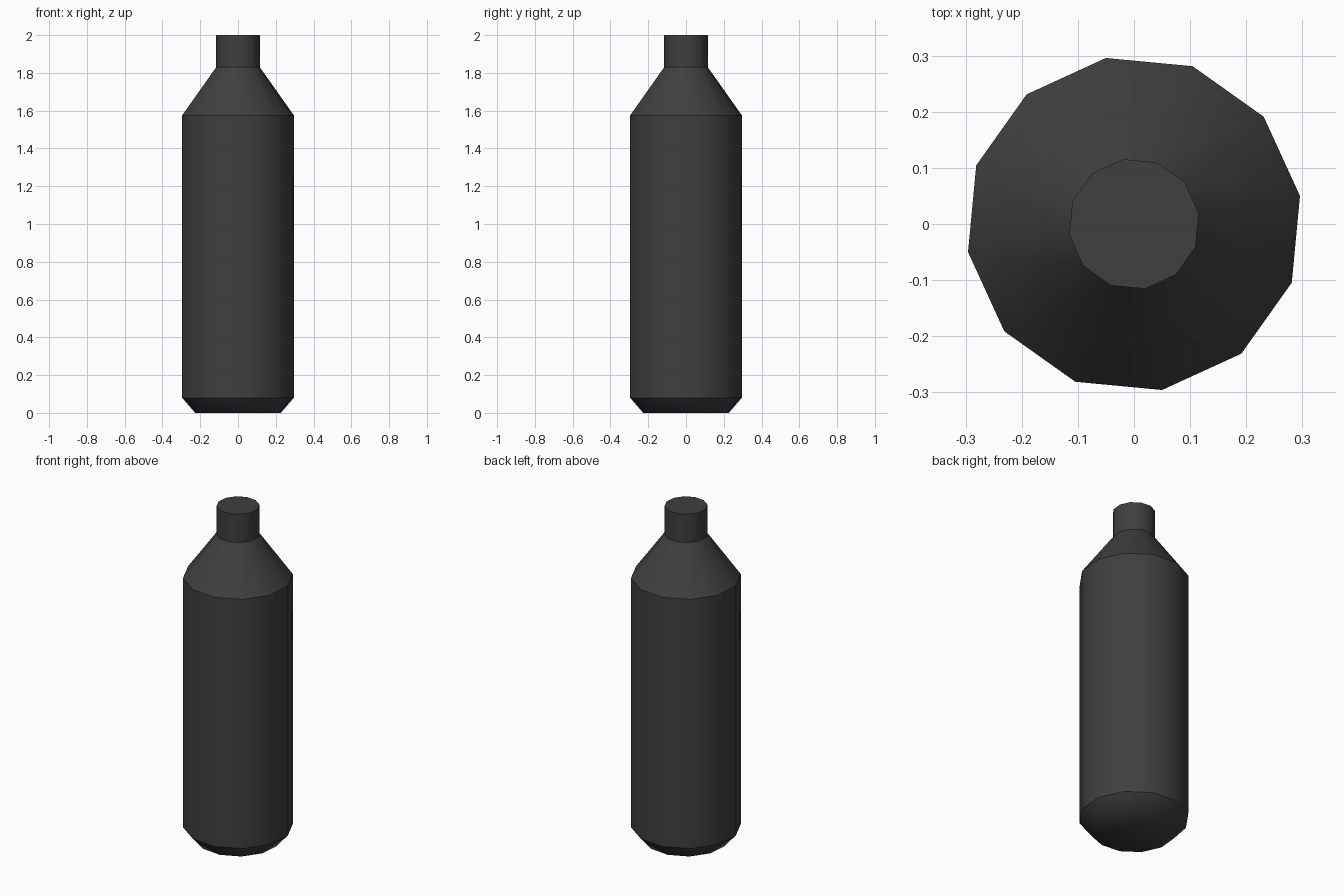
import bpy, bmesh
from math import sin, cos, radians, tau

SIDES = 12
TWIST = radians(9.6)

cube = bpy.data.objects.get("Cube")
if cube:
    bpy.data.objects.remove(cube, do_unlink=True)

# Single dark material
dark = bpy.data.materials.new("dark_grey")
dark.use_nodes = True
colour = (0.05, 0.05, 0.05, 1)
dark.diffuse_color = colour
dark.node_tree.nodes["Principled BSDF"].inputs["Base Color"].default_value = colour

# Profile from base to rim: radius, height, whether the ring is a hard edge
PROFILE = [
    (0.23, 0.0, False),    # base, blends into the chamfer
    (0.30, 0.08, True),    # foot of body
    (0.30, 1.575, True),   # shoulder
    (0.117, 1.83, True),   # foot of neck
    (0.117, 2.0, True),    # rim
]


def lathe(name, profile):
    bm = bmesh.new()
    rings = []
    for radius, z, _ in profile:
        angles = [TWIST + tau * i / SIDES for i in range(SIDES)]
        rings.append([bm.verts.new((radius * cos(a), radius * sin(a), z)) for a in angles])
    # Side walls
    for low, high in zip(rings, rings[1:]):
        for i in range(SIDES):
            j = (i + 1) % SIDES
            bm.faces.new((low[i], low[j], high[j], high[i]))
    # Closed base and top
    bm.faces.new(rings[0][::-1])
    bm.faces.new(rings[-1])
    for face in bm.faces:
        face.smooth = True
    # Hard edges between the bands
    for ring, (_, _, hard) in zip(rings, profile):
        for i in range(SIDES):
            bm.edges.get((ring[i - 1], ring[i])).smooth = not hard
    mesh = bpy.data.meshes.new(name)
    bm.to_mesh(mesh)
    bm.free()
    mesh.materials.append(dark)
    obj = bpy.data.objects.new(name, mesh)
    bpy.context.collection.objects.link(obj)
    return obj


lathe("bottle", PROFILE)
